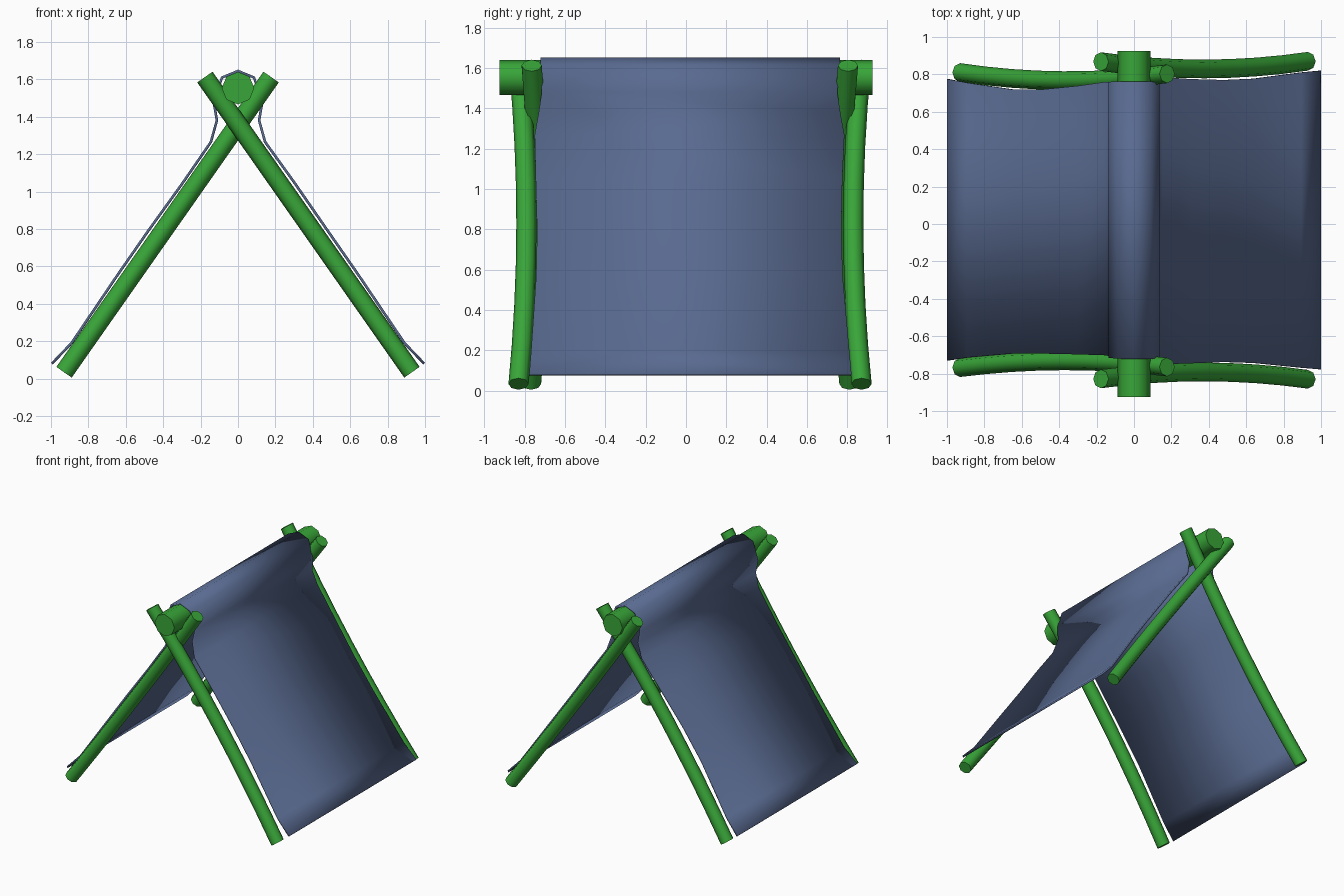
import bpy, bmesh, math
from mathutils import Vector

if "Cube" in bpy.data.objects:
    bpy.data.objects.remove(bpy.data.objects["Cube"])


def material(name, color):
    m = bpy.data.materials.new(name)
    m.diffuse_color = color
    m.use_nodes = True
    m.node_tree.nodes["Principled BSDF"].inputs["Base Color"].default_value = m.diffuse_color
    return m


WOOD = material("green_pole", (0.04, 0.38, 0.04, 1))
CLOTH = material("blue_cloth", (0.10, 0.145, 0.28, 1))


def finish(name, bm, mat):
    bmesh.ops.recalc_face_normals(bm, faces=bm.faces)
    me = bpy.data.meshes.new(name)
    bm.to_mesh(me)
    bm.free()
    ob = bpy.data.objects.new(name, me)
    bpy.context.collection.objects.link(ob)
    me.materials.append(mat)
    bpy.ops.object.select_all(action='DESELECT')
    ob.select_set(True)
    bpy.context.view_layer.objects.active = ob
    bpy.ops.object.shade_smooth_by_angle(angle=math.radians(50))
    return ob


def pole(name, start, end, radius, sag=0.0, rings=8, sides=8):
    """Capped round pole; sag shifts its middle along y."""
    a, b = Vector(start), Vector(end)
    side = Vector((0, 1, 0)) if abs((b - a).normalized().y) < 0.9 else Vector((1, 0, 0))
    up = (b - a).cross(side).normalized()
    side = up.cross(b - a).normalized()
    bm = bmesh.new()
    loops = []
    for i in range(rings + 1):
        t = i / rings
        c = a.lerp(b, t) + Vector((0, sag * 4 * t * (1 - t), 0))
        loops.append([bm.verts.new(c + radius * (math.cos(k * math.tau / sides) * up
                                                 + math.sin(k * math.tau / sides) * side))
                      for k in range(sides)])
    for p, q in zip(loops, loops[1:]):
        for k in range(sides):
            n = (k + 1) % sides
            bm.faces.new((p[k], p[n], q[n], q[k]))
    bm.faces.new(loops[0])
    bm.faces.new(loops[-1])
    return finish(name, bm, WOOD)


# Ridge pole
pole("ridge_pole", (0, -0.925, 1.553), (0, 0.925, 1.553), 0.087, rings=1)

# Crossed, slightly bowed legs: name, foot side, foot y, top y, sag
for name, s, y0, y1, sag in (("front_left_leg", -1, -0.768, -0.765, 0.035),
                             ("front_right_leg", 1, -0.83, -0.828, 0.038),
                             ("back_left_leg", -1, 0.81, 0.803, -0.04),
                             ("back_right_leg", 1, 0.87, 0.868, -0.04)):
    pole(name, (s * 0.93, y0, 0.034), (s * -0.177, y1, 1.612), 0.05, sag)

# Cloth draped over the ridge: x, z, front y, back y
profile = [(-0.995, 0.08, -0.73, 0.775), (-0.89, 0.19, -0.714, 0.755),
           (-0.64, 0.56, -0.692, 0.718), (-0.48, 0.79, -0.693, 0.72),
           (-0.30, 1.04, -0.697, 0.738), (-0.145, 1.265, -0.702, 0.76),
           (-0.113, 1.38, -0.71, 0.76), (-0.13, 1.48, -0.715, 0.76),
           (-0.085, 1.61, -0.72, 0.762), (0, 1.645, -0.722, 0.763),
           (0.085, 1.61, -0.722, 0.763), (0.13, 1.48, -0.715, 0.75),
           (0.113, 1.38, -0.73, 0.765), (0.145, 1.265, -0.75, 0.785),
           (0.30, 1.05, -0.745, 0.775), (0.48, 0.79, -0.738, 0.77),
           (0.64, 0.56, -0.743, 0.777), (0.89, 0.19, -0.768, 0.81),
           (0.995, 0.08, -0.777, 0.82)]
bm = bmesh.new()
rows = [(bm.verts.new((x, f, z)), bm.verts.new((x, b, z))) for x, z, f, b in profile]
for p, q in zip(rows, rows[1:]):
    bm.faces.new((p[0], q[0], q[1], p[1]))
cloth = finish("cloth_cover", bm, CLOTH)
solid = cloth.modifiers.new("thickness", 'SOLIDIFY')
solid.thickness = 0.014
solid.offset = 0
